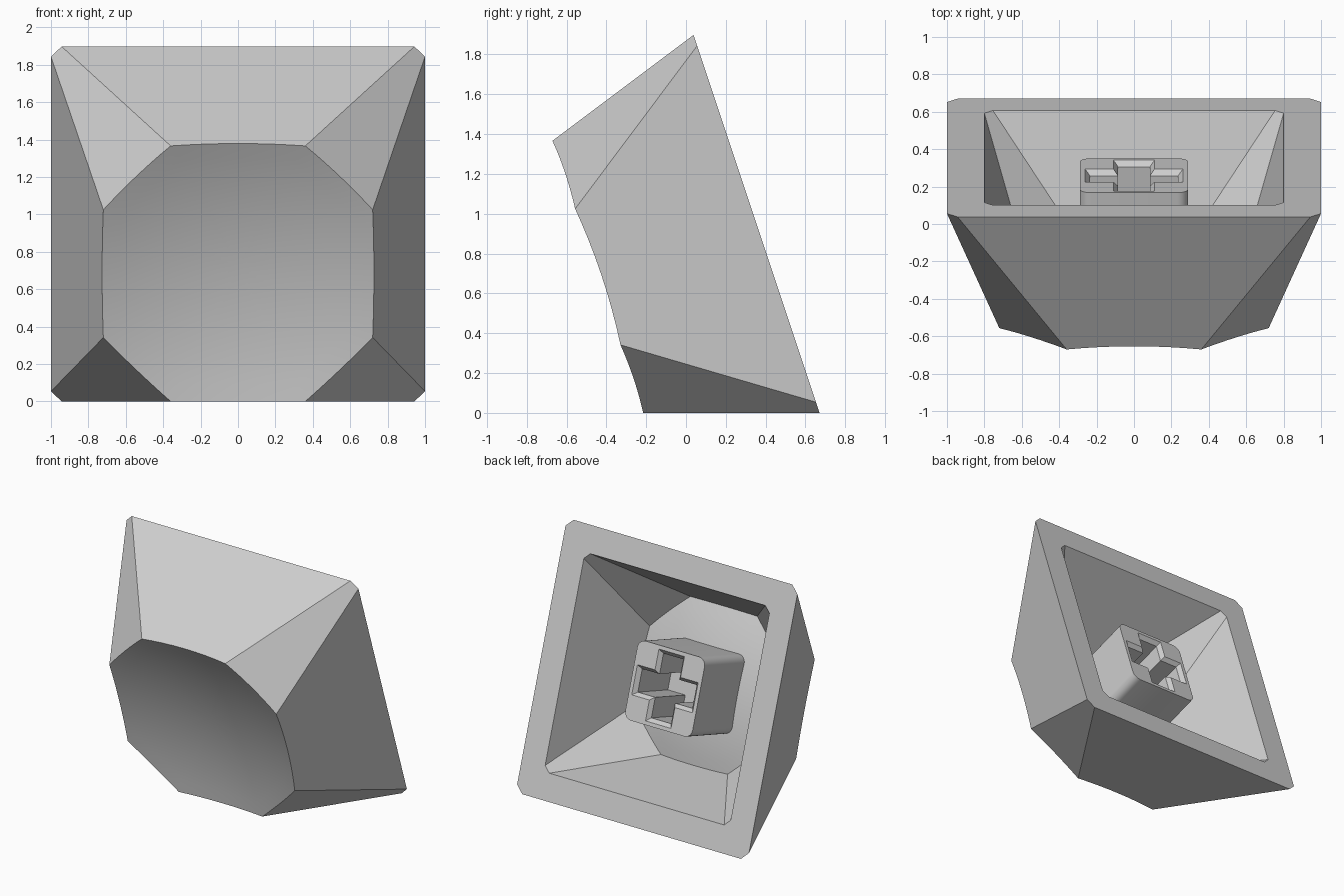
import bpy, bmesh, math
from mathutils import Matrix, Vector

if "Cube" in bpy.data.objects:
    bpy.data.objects.remove(bpy.data.objects["Cube"])

# The cap is modelled lying on its open rim (w up) and then tipped onto one sloping side
SLOPE = math.atan2(0.28, 0.84)
TIP = Matrix.Translation((0, 0.354, math.cos(SLOPE))) @ Matrix.Rotation(math.pi / 2 + SLOPE, 4, 'X')
HEIGHT, DISH_R = 0.84, 3.0
CORNER_R2 = 0.72 ** 2 + 0.36 ** 2

grey = bpy.data.materials.new("light grey plastic")
grey.diffuse_color = (0.62, 0.62, 0.62, 1)
grey.use_nodes = True
grey.node_tree.nodes["Principled BSDF"].inputs["Base Color"].default_value = grey.diffuse_color


def finish(bm, name):
    bmesh.ops.recalc_face_normals(bm, faces=bm.faces)
    mesh = bpy.data.meshes.new(name)
    bm.to_mesh(mesh)
    bm.free()
    mesh.transform(TIP)
    mesh.materials.append(grey)
    obj = bpy.data.objects.new(name, mesh)
    bpy.context.collection.objects.link(obj)
    bpy.ops.object.select_all(action='DESELECT')
    bpy.context.view_layer.objects.active = obj
    obj.select_set(True)
    bpy.ops.object.shade_smooth_by_angle(angle=math.radians(30))
    return obj


def octagon(half, flat, w):
    """Square of the given half size with corners cut, flat = half length of a side."""
    pts = []
    for k in range(4):
        turn = Matrix.Rotation(k * math.pi / 2, 3, 'Z')
        pts += [turn @ Vector((half, -flat, w)), turn @ Vector((half, flat, w))]
    return pts


def dish(r2):
    return HEIGHT - (CORNER_R2 - r2) / (2 * DISH_R)


def cap_surface(bm, scale, steps=8, rings=8):
    """Eight sloping facets closed by a spherical dish; returns the rim vertices."""
    base, top = octagon(1, 0.943, 0), octagon(0.72, 0.36, HEIGHT)
    rim = [bm.verts.new(p * scale) for p in base]
    edge = []
    for i in range(8):
        j = (i + 1) % 8
        for s in range(steps):
            low, high = base[i].lerp(base[j], s / steps), top[i].lerp(top[j], s / steps)
            p = high
            for _ in range(5):  # slide down the facet until it meets the dish
                p = low.lerp(high, dish(p.x ** 2 + p.y ** 2) / HEIGHT)
            edge.append(p)
    n = len(edge)
    loops = []
    for r in range(rings):
        f = 1 - r / rings
        loops.append([bm.verts.new(Vector((p.x * f, p.y * f, dish((p.x ** 2 + p.y ** 2) * f * f))) * scale)
                      for p in edge])
    for i in range(8):
        arc = [loops[0][(i * steps + s) % n] for s in range(steps + 1)]
        bm.faces.new([rim[i], rim[(i + 1) % 8]] + arc[::-1])
    for a, b in zip(loops, loops[1:]):
        bridge(bm, a, b)
    centre = bm.verts.new((0, 0, dish(0) * scale))
    for i in range(n):
        bm.faces.new([loops[-1][i], loops[-1][(i + 1) % n], centre])
    return rim


def bridge(bm, a, b):
    for i in range(len(a)):
        j = (i + 1) % len(a)
        bm.faces.new([a[i], a[j], b[j], b[i]])


# Hollow cap: outer surface, matching inner surface, flat rim between them
bm = bmesh.new()
bridge(bm, cap_surface(bm, 1.0), cap_surface(bm, 0.8))
finish(bm, "cap_shell")


# Stem: rounded square post with a chamfered cross socket
def rounded_square(half, radius, w, steps=6):
    pts = []
    for k in range(4):
        for s in range(steps + 1):
            a = (k + s / steps) * math.pi / 2
            cx = (half - radius) * (1 if k in (0, 3) else -1)
            cy = (half - radius) * (1 if k in (0, 1) else -1)
            pts.append((cx + radius * math.cos(a), cy + radius * math.sin(a), w))
    return pts


def cross(arm, half, w):
    pts = []
    for k in range(4):
        turn = Matrix.Rotation(k * math.pi / 2, 3, 'Z')
        pts += [turn @ Vector(p) for p in ((arm, -half, w), (arm, half, w), (half, half, w))]
    return pts


bm = bmesh.new()
post_end, post_root, mouth, throat, floor = [
    [bm.verts.new(p) for p in pts] for pts in (
        rounded_square(0.29, 0.06, 0.10), rounded_square(0.29, 0.06, 0.66),
        cross(0.262, 0.11, 0.10), cross(0.235, 0.085, 0.13), cross(0.235, 0.085, 0.52))]
bridge(bm, post_end, post_root)
bridge(bm, mouth, throat)
bridge(bm, throat, floor)
bm.faces.new(post_root)
bm.faces.new(floor)
ends = [bm.edges.get((loop[i - 1], loop[i])) for loop in (post_end, mouth) for i in range(len(loop))]
bmesh.ops.triangle_fill(bm, edges=ends, use_beauty=True, normal=(0, 0, -1))
finish(bm, "stem_with_cross_socket")
